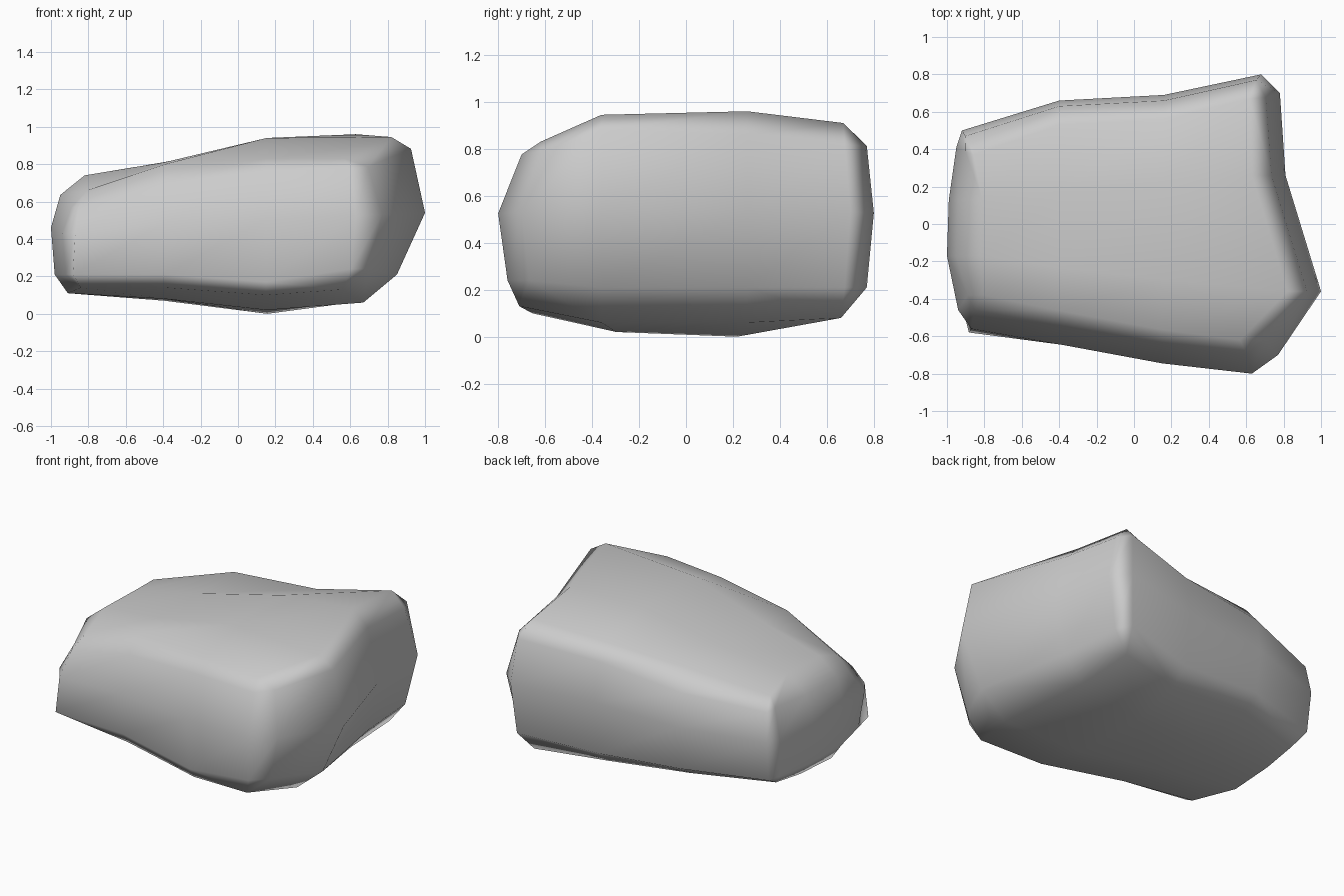
import bpy, bmesh
from mathutils import Vector

if "Cube" in bpy.data.objects:
    bpy.data.objects.remove(bpy.data.objects["Cube"])

# Widest outline of the boulder: four points per side, counter-clockwise
SIDES = [
    [(-.87, -.56), (-.39, -.645), (.15, -.745), (.63, -.80)],  # front
    [(.77, -.70), (1.0, -.36), (.81, .26), (.78, .70)],        # right
    [(.68, .80), (.16, .69), (-.40, .66), (-.92, .50)],        # back
    [(-.95, .41), (-.99, .13), (-1.0, -.17), (-.94, -.46)],    # left
]
INWARD = [Vector((0, 1)), Vector((-1, 0)), Vector((0, -1)), Vector((1, 0))]

# Inset of front, right, back, left at each level
INSETS = {
    "bottom": (.09, .20, .14, .09),
    "lower": (.04, .07, .03, .02),
    "middle": (0, 0, 0, 0),
    "upper": (.10, .075, .03, .05),
    "top": (.18, .18, .13, .18),
}
# Extra inset where the right side bulges most
BULGE = {"lower": .08, "bottom": .13}

# Heights of the two caps: rows front to back, columns left to right
TOP_Z = [(.66, .80, .83, .83), (.74, .81, .94, .945),
         (.74, .81, .93, .96), (.70, .81, .84, .91)]
BOTTOM_Z = [(.14, .14, .10, .13), (.11, .08, .02, .06),
            (.12, .07, 0, .06), (.15, .14, .08, .08)]


def inset_ring(level):
    """The outline moved inwards, its chamfered corners following both sides."""
    ins = INSETS[level]
    ring = []
    for s, pts in enumerate(SIDES):
        for i, p in enumerate(pts):
            q = Vector(p) + INWARD[s] * ins[s]
            if i in (0, 3):
                n = (s - 1) % 4 if i == 0 else (s + 1) % 4
                q += INWARD[n] * ins[n] * (.35 if s % 2 == 0 else .8)
            if s == 1 and i == 1:
                q.x -= BULGE.get(level, 0)
            ring.append(q)
    if level == "lower":
        ring[0] += Vector((-.02, -.06))
    return ring


def ring_z(level, k, p):
    if level == "lower":
        return .17 if k in (2, 9) else .24 if k in (3, 4) else .21
    if level == "middle":
        return .43 if k in (0, 15) else .5 + .04 * p.x
    if k in (0, 15):
        return .57
    return .73 + .11 * p.x + (.05 if k in (5, 6) else -.02 if k in (3, 4) else .01)


bm = bmesh.new()

# Side wall of three rings
rings = {}
for level in ("lower", "middle", "upper"):
    rings[level] = [bm.verts.new((p.x, p.y, ring_z(level, k, p)))
                    for k, p in enumerate(inset_ring(level))]
for a, b in (("lower", "middle"), ("middle", "upper")):
    for k in range(16):
        n = (k + 1) % 16
        bm.faces.new((rings[a][k], rings[a][n], rings[b][n], rings[b][k]))


def add_cap(level, heights, ring):
    """A four by four grid joined to the ring by a chamfer."""
    pts = inset_ring(level)
    front, right, back, left = (pts[s * 4:s * 4 + 4] for s in range(4))
    back, left = back[::-1], left[::-1]
    grid = []
    for j in range(4):
        row = []
        for i in range(4):
            x = front[i].lerp(back[i], j / 3).x
            y = left[j].lerp(right[j], i / 3).y
            if j in (0, 3):
                x, y = (front if j == 0 else back)[i]
            elif i in (0, 3):
                x, y = (left if i == 0 else right)[j]
            row.append(bm.verts.new((x, y, heights[j][i])))
        grid.append(row)
    for j in range(3):
        for i in range(3):
            bm.faces.new((grid[j][i], grid[j][i + 1],
                          grid[j + 1][i + 1], grid[j + 1][i]))
    edges = [grid[0], [r[3] for r in grid], grid[3][::-1],
             [r[0] for r in grid][::-1]]
    for s, edge in enumerate(edges):
        for i in range(3):
            k = s * 4 + i
            bm.faces.new((ring[k], ring[k + 1], edge[i + 1], edge[i]))
        bm.faces.new((ring[s * 4 + 3], ring[(s * 4 + 4) % 16], edge[3]))


add_cap("top", TOP_Z, rings["upper"])
add_cap("bottom", BOTTOM_Z, rings["lower"])
bmesh.ops.recalc_face_normals(bm, faces=bm.faces)

# Smooth boulder standing on the ground
mesh = bpy.data.meshes.new("boulder")
bm.to_mesh(mesh)
bm.free()
mesh.shade_smooth()
boulder = bpy.data.objects.new("boulder", mesh)
bpy.context.collection.objects.link(boulder)

# Keep the broad faces flat and round only the chamfers
normals = boulder.modifiers.new("weighted_normals", "WEIGHTED_NORMAL")
normals.weight = 50
